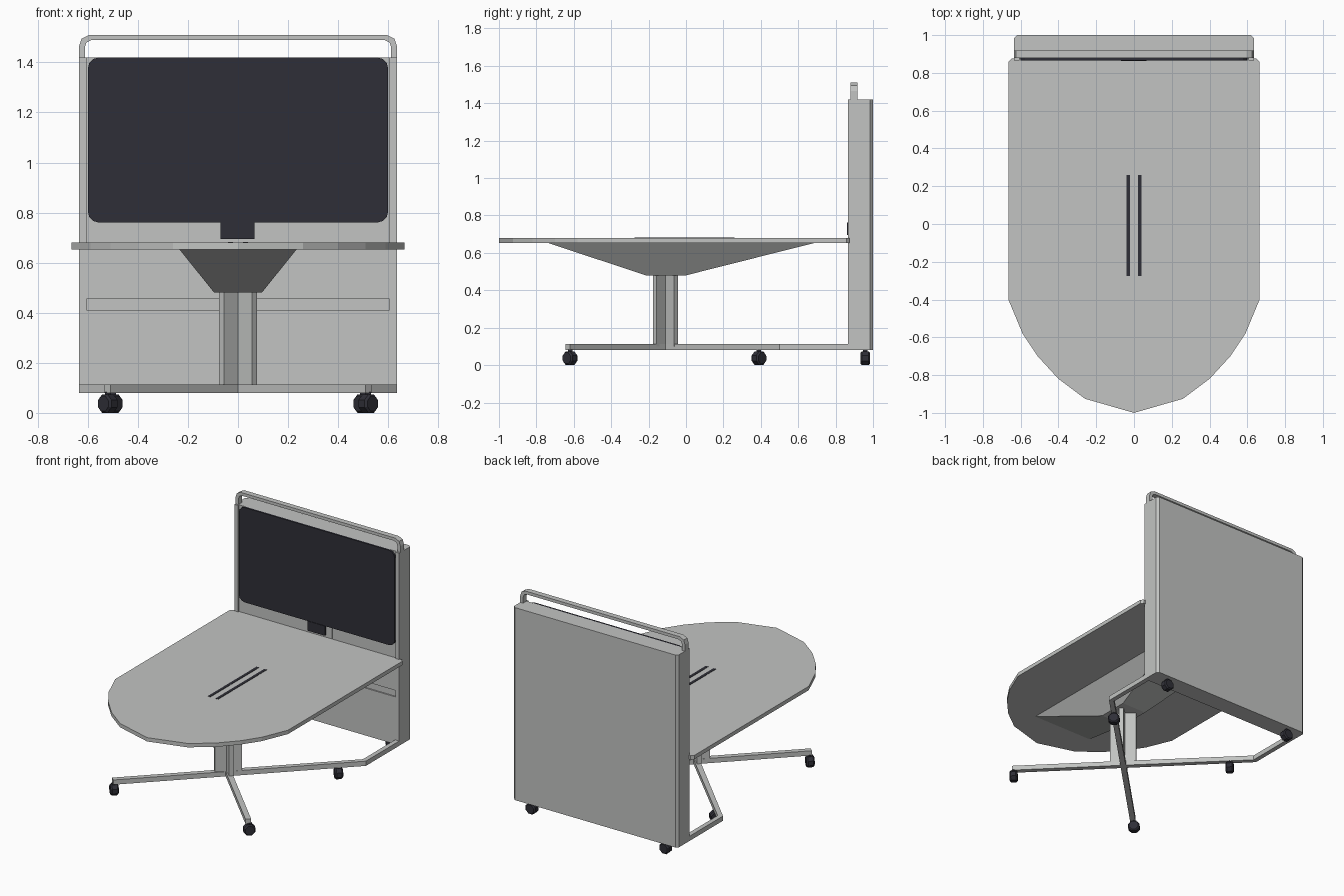
import bpy, bmesh, math
from mathutils import Matrix, Vector

if "Cube" in bpy.data.objects:
    bpy.data.objects.remove(bpy.data.objects["Cube"])


def material(name, rgb):
    m = bpy.data.materials.new(name)
    m.diffuse_color = (*rgb, 1)
    m.use_nodes = True
    m.node_tree.nodes["Principled BSDF"].inputs["Base Color"].default_value = m.diffuse_color
    return m


GREY = material("light grey", (0.54, 0.55, 0.54))
DARK = material("charcoal", (0.028, 0.028, 0.038))


def finish(name, bm, mat):
    bmesh.ops.recalc_face_normals(bm, faces=bm.faces)
    me = bpy.data.meshes.new(name)
    bm.to_mesh(me)
    bm.free()
    me.materials.append(mat)
    ob = bpy.data.objects.new(name, me)
    bpy.context.collection.objects.link(ob)
    return ob


def prism(name, pts, lo, hi, mat, axis="z"):
    """Extrude an outline: (x, y) along z, or (x, z) along y."""
    bm = bmesh.new()
    place = (lambda p, d: (p[0], p[1], d)) if axis == "z" else (lambda p, d: (p[0], d, p[1]))
    a = [bm.verts.new(place(p, lo)) for p in pts]
    b = [bm.verts.new(place(p, hi)) for p in pts]
    bm.faces.new(a)
    bm.faces.new(b)
    n = len(pts)
    for i in range(n):
        j = (i + 1) % n
        bm.faces.new((a[i], a[j], b[j], b[i]))
    return finish(name, bm, mat)


def box(name, x0, x1, y0, y1, z0, z1, mat):
    return prism(name, [(x0, y0), (x1, y0), (x1, y1), (x0, y1)], z0, z1, mat)


def mirrored(half):
    """Complete a half outline (x >= 0) across x = 0."""
    return half + [(-x, y) for x, y in reversed(half) if x > 0]


# Table top with a faceted round front
prism("table_top", mirrored([(0, -1.0), (0.26, -0.925), (0.40, -0.82), (0.51, -0.70),
                             (0.59, -0.58), (0.665, -0.40), (0.665, 0.858), (0.648, 0.875)]),
      0.653, 0.68, GREY)

# Tapered tray under the top
bm = bmesh.new()
rings = []
for x, y0, y1, z in ((0.095, -0.215, 0.0, 0.48), (0.235, -0.74, 0.69, 0.654)):
    rings.append([bm.verts.new(p) for p in ((-x, y0, z), (x, y0, z), (x, y1, z), (-x, y1, z))])
for r in rings:
    bm.faces.new(r)
for i in range(4):
    j = (i + 1) % 4
    bm.faces.new((rings[0][i], rings[0][j], rings[1][j], rings[1][i]))
finish("cable_tray", bm, GREY)


def caster(name, x, y, angle):
    bm = bmesh.new()
    rot = (Matrix.Translation((x, y, 0.037)) @ Matrix.Rotation(angle, 4, "Z")
           @ Matrix.Rotation(math.pi / 2, 4, "X") @ Matrix.Rotation(math.pi / 8, 4, "Z"))
    # narrow - wide - narrow rings give the chamfered wheel
    rings = []
    for r, d in ((0.032, -0.026), (0.040, -0.017), (0.040, 0.017), (0.032, 0.026)):
        rings.append([bm.verts.new(rot @ Vector((r * math.cos(k * math.pi / 4),
                                                 r * math.sin(k * math.pi / 4), d)))
                      for k in range(8)])
    bm.faces.new(rings[0])
    bm.faces.new(rings[-1])
    for a, b in zip(rings, rings[1:]):
        for k in range(8):
            j = (k + 1) % 8
            bm.faces.new((a[k], a[j], b[j], b[k]))
    bmesh.ops.create_cube(bm, size=1, matrix=Matrix.Translation((x, y, 0.065))
                          @ Matrix.Diagonal((0.024, 0.024, 0.036, 1)))
    finish(name, bm, DARK)


for s, side in ((-1, "left"), (1, "right")):
    # Cross column plate
    prism("column_plate_" + side, [(s * x, y) for x, y in
          ((-0.055, -0.177), (-0.075, -0.157), (0.055, -0.043), (0.075, -0.063))], 0.10, 0.482, GREY)
    # Base legs
    prism("front_leg_" + side, [(s * x, y) for x, y in
          ((-0.013, -0.123), (0.509, -0.645), (0.535, -0.62), (0.013, -0.097))], 0.08, 0.113, GREY)
    prism("rear_leg_" + side, [(s * x, y) for x, y in
          ((0.013, -0.123), (0.635, 0.5), (0.635, 0.87), (0.603, 0.87),
           (0.603, 0.513), (-0.013, -0.097))], 0.08, 0.113, GREY)
    # Casters
    caster("front_caster_" + side, s * 0.52, -0.62, s * math.pi / 4)
    caster("middle_caster_" + side, s * 0.50, 0.39, -s * math.pi / 4)
    caster("rear_caster_" + side, s * 0.515, 0.958, 0)
    # Cable slots
    box("cable_slot_" + side, s * 0.03 - 0.01, s * 0.03 + 0.01, -0.275, 0.26, 0.679, 0.682, DARK)
    # Side posts of the screen wall
    xs = sorted((s * 0.606, s * 0.635))
    box("wall_post_" + side, xs[0], xs[1], 0.866, 0.9, 0.08, 1.42, GREY)

# Screen wall with chamfered back corners
prism("wall_panel", mirrored([(0.635, 0.879), (0.635, 0.983), (0.618, 1.0)]), 0.08, 1.42, GREY)
for name, z0, z1 in (("lower_wall_cover", 0.08, 0.41), ("middle_wall_cover", 0.455, 0.66)):
    box(name, -0.606, 0.606, 0.87, 0.89, z0, z1, GREY)

# Screen with rounded corners
corner = 0.045
pts = []
for cx, cz, start in ((0.6 - corner, 1.42 - corner, 0), (-0.6 + corner, 1.42 - corner, 90),
                      (-0.6 + corner, 0.76 + corner, 180), (0.6 - corner, 0.76 + corner, 270)):
    for k in range(4):
        a = math.radians(start + 30 * k)
        pts.append((cx + corner * math.cos(a), cz + corner * math.sin(a)))
prism("screen", pts, 0.866, 0.881, DARK, "y")

# Camera unit on its plate
box("camera_plate", -0.122, 0.112, 0.875, 0.885, 0.67, 0.765, GREY)
box("camera_unit", -0.07, 0.065, 0.862, 0.885, 0.695, 0.762, DARK)

# Top handle
outer = [(0.635, 1.41), (0.635, 1.465), (0.625, 1.495), (0.595, 1.51)]
inner = [(0.612, 1.41), (0.612, 1.46), (0.605, 1.48), (0.587, 1.489)]
flip = lambda pts: [(-x, z) for x, z in reversed(pts)]
prism("top_handle", outer + flip(outer) + inner[::-1][::-1] and
      outer + flip(outer) + [(-x, z) for x, z in inner] + inner[::-1], 0.879, 0.918, GREY, "y")
